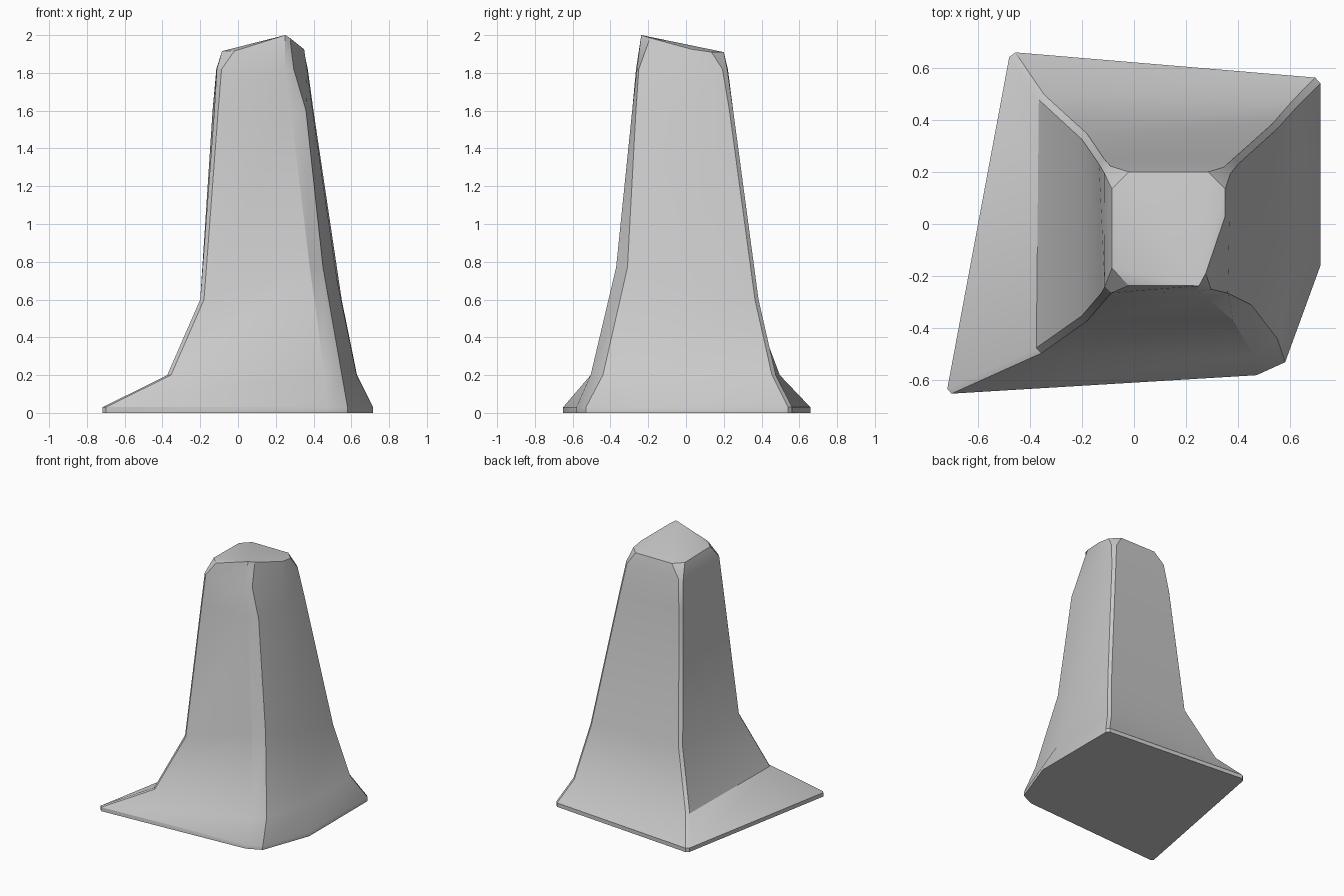
import bpy, bmesh, math
from mathutils import Vector

if "Cube" in bpy.data.objects:
    bpy.data.objects.remove(bpy.data.objects["Cube"])

# Corner order: front-left, front-right, right-front, right-mid, back-right, back-left
# Each level: corner chamfer width, corner outline (x, y), height of each corner
base = [(-.72, -.652), (.47, -.58), (.58, -.53), (.715, -.16), (.715, .56), (-.475, .66)]
levels = [
    (.02, base, [0] * 6),
    (.02, base, [.03] * 6),
    (.02, [(-.375, -.495), (.46, -.505), (.55, -.44), (.628, -.11), (.63, .475), (-.365, .497)], [.2] * 6),
    (.02, [(-.2, -.372), (.38, -.37), (.45, -.31), (.525, -.06), (.55, .385), (-.2, .345)],
     [.6, .77, .77, .7, .6, .6]),
    (.02, [(-.125, -.285), (.28, -.285), (.36, -.265), (.395, 0), (.40, .25), (-.135, .25)], [1.6] * 6),
    (.025, [(-.112, -.265), (.25, -.26), (.295, -.25), (.366, .02), (.37, .218), (-.115, .222)], [1.82] * 6),
    (.065, [(-.085, -.235), (.25, -.237), (.275, -.19), (.35, .03), (.35, .2), (-.085, .2)],
     [1.915, 2, 1.985, 1.925, 1.91, 1.91]),
]
CHAMFERED = (0, 4, 5)


def ring(width, outline, heights):
    """Outline points with the three sharp corners cut off."""
    pts = [Vector((x, y, z)) for (x, y), z in zip(outline, heights)]
    out = []
    for i, p in enumerate(pts):
        if i in CHAMFERED:
            for q in (pts[i - 1], pts[(i + 1) % 6]):
                d = Vector((q.x - p.x, q.y - p.y, 0)).normalized()
                out.append(p + d * width)
        else:
            out.append(p)
    return out


# Lofted tower body
bm = bmesh.new()
rings = [[bm.verts.new(p) for p in ring(*lv)] for lv in levels]
n = len(rings[0])
for low, high in zip(rings, rings[1:]):
    for i in range(n):
        j = (i + 1) % n
        bm.faces.new((low[i], low[j], high[j], high[i]))
bm.faces.new(reversed(rings[0]))

# Slanted top, fanned from the raised front-right peak
top = rings[-1]
peak = 2
for k in range(1, n - 1):
    bm.faces.new((top[peak], top[(peak + k) % n], top[(peak + k + 1) % n]))
bmesh.ops.recalc_face_normals(bm, faces=bm.faces)

mesh = bpy.data.meshes.new("tower_body")
bm.to_mesh(mesh)
bm.free()
body = bpy.data.objects.new("tower_body", mesh)
bpy.context.collection.objects.link(body)

# Soft creases, hard corners
bpy.context.view_layer.objects.active = body
body.select_set(True)
bpy.ops.object.shade_smooth_by_angle(angle=math.radians(28))
